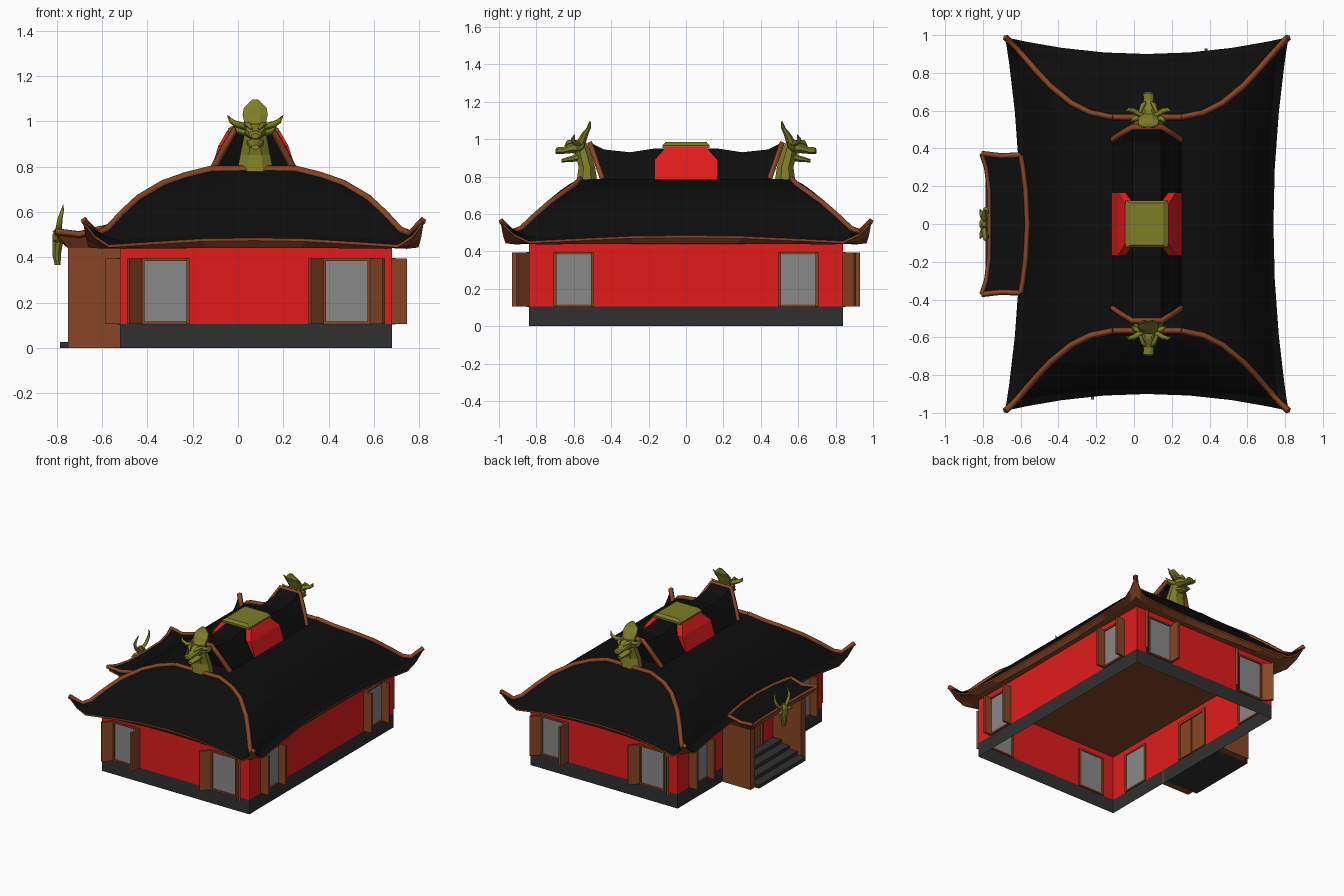
import bpy, bmesh
from math import sin, cos, pi, radians
from mathutils import Matrix, Vector

if "Cube" in bpy.data.objects:
    bpy.data.objects.remove(bpy.data.objects["Cube"])

def mat(name, r, g, b):
    m = bpy.data.materials.new(name)
    m.diffuse_color = (r, g, b, 1)
    m.use_nodes = True
    m.node_tree.nodes["Principled BSDF"].inputs["Base Color"].default_value = m.diffuse_color
    return m

RED = mat("red_paint", .75, .012, .012)
BLACK = mat("black_tile", .004, .004, .004)
BROWN = mat("brown_wood", .25, .06, .018)
GOLD = mat("old_gold", .21, .21, .02)
STONE = mat("dark_stone", .03, .03, .03)
GLASS = mat("grey_pane", .25, .25, .25)

def mesh(name, verts, faces, m, M=None):
    me = bpy.data.meshes.new(name)
    me.from_pydata([tuple(v) for v in verts], [], faces)
    if M:
        me.transform(M)
    bm = bmesh.new()
    bm.from_mesh(me)
    bmesh.ops.remove_doubles(bm, verts=bm.verts, dist=1e-5)
    bmesh.ops.recalc_face_normals(bm, faces=bm.faces)
    bm.to_mesh(me)
    bm.free()
    me.materials.append(m)
    ob = bpy.data.objects.new(name, me)
    bpy.context.collection.objects.link(ob)
    return ob

def grid(name, rows, m, caps=False, M=None):
    n = len(rows[0])
    faces = [(i*n+j, i*n+j+1, i*n+n+j+1, i*n+n+j) for i in range(len(rows)-1) for j in range(n-1)]
    if caps:  # rings repeat their first point
        faces += [tuple(range(n-1)), tuple(range((len(rows)-1)*n, len(rows)*n-1))]
    return mesh(name, [p for r in rows for p in r], faces, m, M)

def box(name, lo, hi, m, M=None):
    rows = [[(x, y, z) for x, y in ((lo[0], lo[1]), (hi[0], lo[1]), (hi[0], hi[1]), (lo[0], hi[1]), (lo[0], lo[1]))]
            for z in (lo[2], hi[2])]
    return grid(name, rows, m, True, M)

def loft(name, secs, m, axis='z', n=8, M=None):
    """Ellipse sections (y, z, half width x, half depth), lofted along z or y."""
    rows = []
    for y, z, a, b in secs:
        ring = [(a*cos(2*pi*(k+.5)/n), b*sin(2*pi*(k+.5)/n)) for k in range(n)]
        ring.append(ring[0])
        rows.append([(u, y+v, z) if axis == 'z' else (u, y, z+v) for u, v in ring])
    return grid(name, rows, m, True, M)

def tube(name, pts, r, m, M=None, taper=None):
    cu = bpy.data.curves.new(name, 'CURVE')
    cu.dimensions, cu.bevel_depth, cu.bevel_resolution, cu.use_fill_caps = '3D', r, 0, True
    sp = cu.splines.new('POLY')
    sp.points.add(len(pts)-1)
    for i, p in enumerate(pts):
        sp.points[i].co = (*p, 1)
        sp.points[i].radius = taper[i] if taper else 1
    tmp = bpy.data.objects.new(name, cu)
    bpy.context.collection.objects.link(tmp)
    bpy.context.view_layer.update()
    me = bpy.data.meshes.new_from_object(tmp.evaluated_get(bpy.context.evaluated_depsgraph_get()))
    bpy.data.objects.remove(tmp)
    if M:
        me.transform(M)
    me.materials.clear()
    me.materials.append(m)
    bpy.context.collection.objects.link(bpy.data.objects.new(name, me))

CX, WX = .068, .08   # roof and wall centre lines

# Stone base, open-bottomed walls, ceiling
def ring(z, a=.60, b=.84):
    return [(WX+a*x, b*y, z) for x, y in ((-1, -1), (1, -1), (1, 1), (-1, 1), (-1, -1))]
grid("stone_base", [ring(0), ring(.105)], STONE)
grid("red_walls", [ring(.105), ring(.445)], RED)
mesh("ceiling", ring(.44)[:4], [(0, 1, 2, 3)], BROWN)

# Windows with open shutters
def window(M, al, ar, L):
    box("window_pane", (-.095, -.006, .11), (.095, .006, .39), GLASS, M)
    for s in (-1, 1):
        box("window_frame_side", (s*.1-.008, -.014, .105), (s*.1+.008, .01, .395), BROWN, M)
        zc = .25 + s*.14
        box("window_frame_rail", (-.1, -.014, zc-.006), (.1, .01, zc+.006), BROWN, M)
        ang = radians(-90 + (ar if s > 0 else -al))
        S = M @ Matrix.Translation((s*.1, 0, 0)) @ Matrix.Rotation(ang, 4, 'Z')
        box("shutter", (0, -.008, .105), (L, .008, .395), BROWN, S)
C = Matrix.Translation((WX, 0, 0))
for turn in (0, pi):
    W = C @ Matrix.Rotation(turn, 4, 'Z')
    window(W @ Matrix.Translation((-.40, -.84, 0)), 45, 0, .09)
    window(W @ Matrix.Translation((.40, -.84, 0)), 45, 45, .09)
    V = C @ Matrix.Rotation(turn + pi/2, 4, 'Z')
    for y in (-.6, .6):
        window(V @ Matrix.Translation((y, -.60, 0)), 0, 0, .065)

# Main hipped roof: hip line (x, y, z) and mid-slope lines, eave to top
HIP = [(.75, .99, .56), (.69, .93, .50), (.65, .885, .515), (.585, .81, .585),
       (.51, .73, .655), (.40, .64, .72), (.30, .59, .755), (.18, .565, .785)]
MID_X = [.67, .645, .615, .565, .50, .40, .29, .18]
MID_Y = [.90, .875, .85, .80, .74, .67, .62, .565]
MID_Z = [.485, .505, .54, .605, .67, .727, .762, .787]
half = [(1, 0, 0), (.93, .35, .04), (.85, .6, .06), (.6, .9, .025), (.3, .98, .005), (0, 1, 0)]
ST = [(-t, w, d) for t, w, d in half] + half[-2::-1]   # station, blend, eave dip

def slope(s, side):
    rows = []
    for r, (hx, hy, hz) in enumerate(HIP):
        row = []
        for t, w, d in ST:
            z = hz + (MID_Z[r]-hz)*w - d*max(0, 1-.55*r)
            if side:
                row.append((CX+s*(hx+(MID_X[r]-hx)*(1-t*t)), t*hy, z))
            else:
                row.append((CX+t*hx, s*(hy+(MID_Y[r]-hy)*(1-t*t)), z))
        rows.append(row)
    return rows

for s in (-1, 1):
    for side in (True, False):
        rows = slope(s, side)
        grid("roof_slope", rows, BLACK)
        wall = [(WX+s*.6, t*.84, .44) if side else (WX+t*.6, s*.84, .44) for t, w, d in ST]
        mid = [(a[0]*.55+b[0]*.45, a[1]*.55+b[1]*.45, .435+.15*(a[2]-.44)) for a, b in zip(rows[0], wall)]
        low = [(p[0], p[1], p[2]-.012) for p in rows[0]]
        grid("eave_soffit", [rows[0], low, mid, wall], BROWN)
    for q in (-1, 1):
        tube("hip_trim", [(CX+s*x, q*y, z+.004) for x, y, z in HIP], .017, BROWN)
    tube("top_trim", [(CX+x, s*.565, .787) for x in (-.18, 0, .18)], .017, BROWN)
box("roof_deck", (CX-.18, -.565, .77), (CX+.18, .565, .785), BLACK)

# Upper ridge roof with flared gable ends
def arch(y0, y1, top):
    return [(CX+x, y0+(y1-y0)*k, .785+(top-.785)*k)
            for x, k in ((-.18, 0), (-.13, .5), (-.075, 1), (.075, 1), (.13, .5), (.18, 0))]
ends = [(.44, .51, .98), (.40, .44, .945), (.29, .30, .93), (.17, .17, .95), (0, 0, .95)]
rows = [arch(*e) for e in ends] + [arch(-a, -b, c) for a, b, c in ends[-2::-1]]
grid("ridge_roof", rows, BLACK)
for s in (-1, 1):
    mesh("gable_infill", arch(s*.42, s*.46, .95), [(0, 1, 2, 3, 4, 5)], BLACK)
    tube("gable_trim", arch(s*.445, s*.512, .975), .018, BROWN)

# Central red lantern with gold cap
def rect(a, b, z):
    return [(CX+a*x, b*y, z) for x, y in ((-1, -1), (1, -1), (1, 1), (-1, 1), (-1, -1))]
grid("red_lantern", [rect(.187, .168, .785), rect(.155, .168, .89), rect(.115, .105, .96)], RED, True)
grid("lantern_cap", [rect(.112, .125, .953), rect(.112, .125, .967), rect(.085, .11, .985)], GOLD, True)

# Gold beast heads at the ridge ends
for turn in (0, pi):
    M = Matrix.Translation((CX+.008, 0, 0)) @ Matrix.Rotation(turn, 4, 'Z')
    loft("beast_neck", [(.53, .77, .088, .06), (.53, .85, .072, .048), (.55, .93, .055, .045),
                        (.565, .99, .045, .03)], GOLD, M=M)
    loft("beast_crest", [(.565, .975, .048, .03), (.54, 1.03, .06, .02), (.52, 1.06, .054, .013),
                         (.512, 1.095, .015, .005)], GOLD, M=M)
    loft("beast_snout", [(.55, .955, .052, .045), (.61, .955, .045, .032), (.655, .94, .028, .02),
                         (.69, .938, .03, .02), (.698, .935, .018, .012)], GOLD, 'y', M=M)
    loft("beast_jaw", [(.56, .91, .042, .028), (.61, .895, .032, .018), (.665, .885, .018, .01)], GOLD, 'y', M=M)
    for s in (-1, 1):
        tube("beast_horn", [(s*.035, .575, .975), (s*.08, .60, .985), (s*.105, .605, 1.0), (s*.122, .595, 1.025)],
             .016, GOLD, M, (1, .9, .7, .15))
        tube("beast_ear", [(s*.04, .57, .95), (s*.075, .555, .96), (s*.095, .54, .985)], .018, GOLD, M, (1, .8, .1))
        tube("beast_brow", [(s*.015, .645, .965), (s*.03, .63, .985), (s*.045, .59, .985)], .013, GOLD, M, (.5, 1, .7))

# Porch: steps, side panels, double door
for i in range(4):
    box("porch_step", (-.785+.065*i, -.27, .026*i), (-.52, .27, .026*(i+1)), STONE)
for s in (-1, 1):
    y = sorted((s*.27, s*.32))
    box("porch_panel", (-.75, y[0], 0), (-.52, y[1], .45), BROWN)
    y = sorted((s*.004, s*.115))
    box("door_leaf", (-.528, y[0], .105), (-.512, y[1], .37), BROWN)
    y = sorted((s*.12, s*.14))
    box("door_post", (-.54, y[0], .105), (-.51, y[1], .39), BROWN)
box("door_lintel", (-.54, -.14, .375), (-.51, .14, .395), BROWN)

# Porch roof with upturned corners
T = [-1, -.8, -.5, 0, .5, .8, 1]
back = [(-.565-.035*t*t, .365*t, .535-.01*t*t) for t in T]
centre = [(-.68-.02*t*t, .36*t, .512-.012*t*t) for t in T]
front = [(-.765-.042*t**4, .372*t, .488+.025*t**4) for t in T]
grid("porch_roof", [back, centre, front], BLACK)
foot = [(-.75, .32*t, .44) for t in T]
grid("porch_fascia", [front, [(p[0]+.012, p[1]*.97, p[2]-.035) for p in front], foot], BROWN)
for i in (0, -1):
    tube("porch_side_trim", [back[i], centre[i], front[i]], .015, BROWN)
    grid("porch_side_fascia", [[back[i], centre[i], front[i]],
                               [(-.53, foot[i][1], .44), (-.66, foot[i][1], .44), foot[i]]], BROWN)
tube("porch_back_trim", back, .014, BROWN)
tube("porch_front_trim", front, .012, BROWN)
mesh("porch_ceiling", [(-.75, -.32, .441), (-.52, -.32, .441), (-.52, .32, .441), (-.75, .32, .441)], [(0, 1, 2, 3)], BROWN)

# Horned gold mask above the porch
M = Matrix.Translation((-.795, 0, 0)) @ Matrix.Rotation(pi/2, 4, 'Z')
loft("mask_face", [(.0, .365, .014, .014), (.005, .41, .022, .02), (0, .46, .036, .024), (.005, .50, .032, .02),
                   (0, .525, .015, .01)], GOLD, M=M)
for s in (-1, 1):
    tube("mask_horn", [(s*.02, 0, .50), (s*.06, -.005, .53), (s*.082, -.01, .57), (s*.075, -.02, .605),
                       (s*.055, -.025, .632)], .014, GOLD, M, (1, 1, .8, .5, .1))
    tube("mask_ear", [(s*.025, 0, .475), (s*.055, .012, .48), (s*.08, .02, .47)], .014, GOLD, M, (1, .9, .1))
